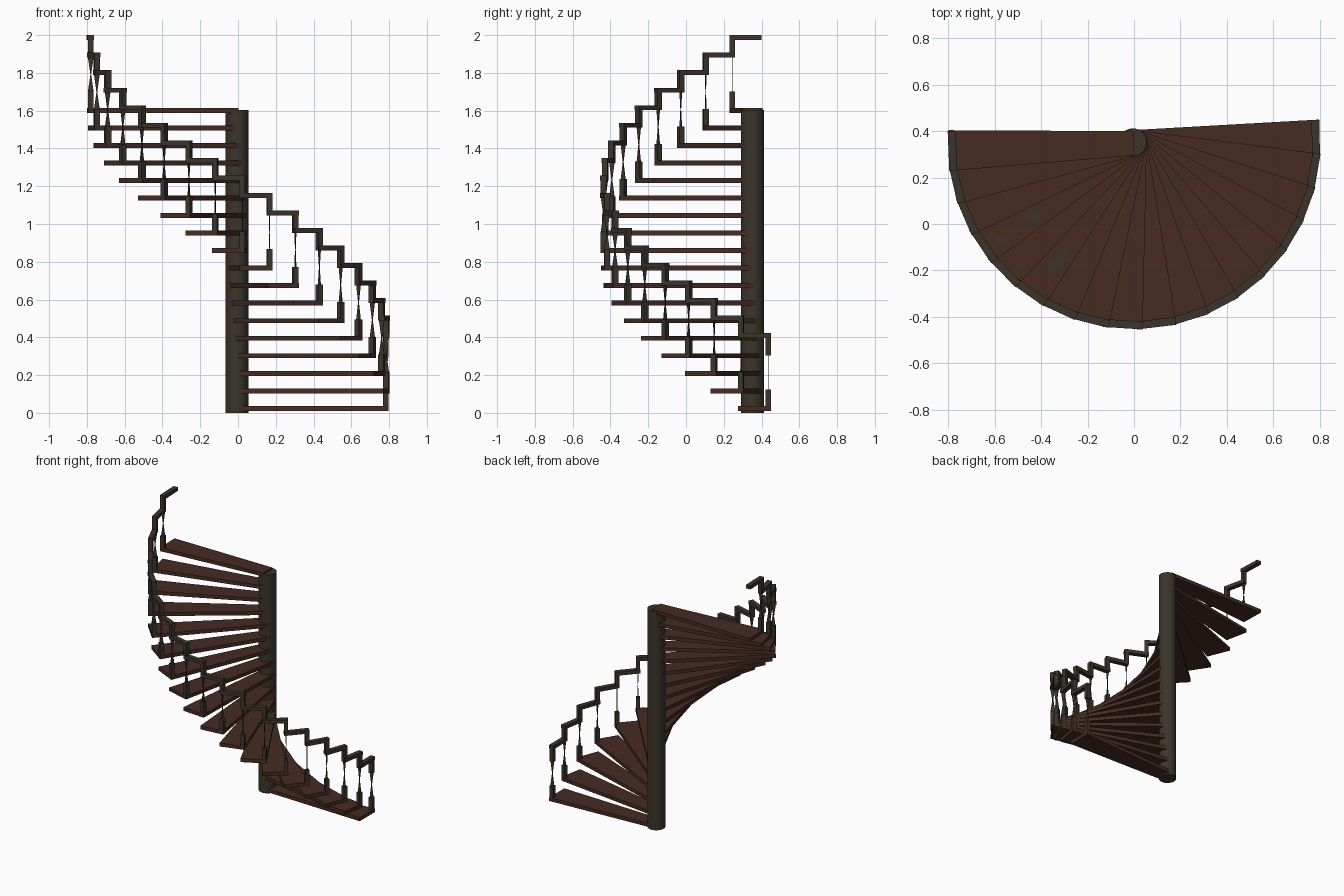
import bpy, bmesh
from math import radians, cos, sin
from mathutils import Matrix, Vector

cube = bpy.data.objects.get("Cube")
if cube:
    bpy.data.objects.remove(cube, do_unlink=True)

STEPS, TURN, RISE = 18, radians(-10.5), 0.0928
AXIS = Vector((0, 0.35, 0))
BASE_Z, HALF_THICK = 0.024, 0.013


def material(name, color):
    m = bpy.data.materials.new(name)
    m.use_nodes = True
    m.diffuse_color = color
    m.node_tree.nodes["Principled BSDF"].inputs["Base Color"].default_value = color
    return m


wood = material("dark_red_wood", (0.062, 0.025, 0.016, 1))
iron = material("dark_olive_iron", (0.043, 0.036, 0.023, 1))


def place(k):
    """Frame of step k: x points outward, y sideways, z = 0 at mid tread."""
    return Matrix.Translation(AXIS + Vector((0, 0, BASE_Z + k * RISE))) @ Matrix.Rotation(k * TURN, 4, "Z")


def prism(bm, outline, z0, z1):
    low = [bm.verts.new((x, y, z0)) for x, y in outline]
    high = [bm.verts.new((x, y, z1)) for x, y in outline]
    bm.faces.new(low[::-1])
    bm.faces.new(high)
    n = len(outline)
    for i in range(n):
        j = (i + 1) % n
        bm.faces.new((low[i], low[j], high[j], high[i]))


def rectangle(x, y, wx, wy):
    return [(x - wx, y - wy), (x + wx, y - wy), (x + wx, y + wy), (x - wx, y + wy)]


def finish(bm, name, mat, matrix):
    bmesh.ops.recalc_face_normals(bm, faces=bm.faces)
    mesh = bpy.data.meshes.new(name)
    bm.to_mesh(mesh)
    bm.free()
    mesh.materials.append(mat)
    ob = bpy.data.objects.new(name, mesh)
    ob.matrix_world = matrix
    bpy.context.collection.objects.link(ob)
    return ob


# Central column
bpy.ops.mesh.primitive_cylinder_add(vertices=32, radius=0.06, depth=1.604,
                                    location=(-0.005, 0.352, 0.802))
column = bpy.context.object
column.name = "column"
column.data.materials.append(iron)
bpy.ops.object.shade_smooth_by_angle()

POST_X, POST_Y = 0.782, 0.085
RAIL_Z = 0.385

for k in range(STEPS):
    # Wedge tread, overlapping the next one
    bm = bmesh.new()
    prism(bm, [(0, -0.05), (0.797, -0.075), (0.797, 0.10), (0, 0.055)], -HALF_THICK, HALF_THICK)
    finish(bm, f"tread_{k + 1}", wood, place(k))

    # Baluster: square ends joined by a flat pinched plate
    bm = bmesh.new()
    prism(bm, rectangle(POST_X, POST_Y, 0.015, 0.014), -HALF_THICK, 0.10)
    prism(bm, rectangle(POST_X, POST_Y, 0.015, 0.014), 0.28, RAIL_Z)
    sections = []
    for z, w in ((0.10, 0.015), (0.19, 0.002), (0.28, 0.015)):
        sections.append([bm.verts.new((x, y, z)) for x, y in rectangle(POST_X, POST_Y, w, 0.0015)])
    for a, b in zip(sections, sections[1:]):
        for i in range(4):
            j = (i + 1) % 4
            bm.faces.new((a[i], a[j], b[j], b[i]))
    finish(bm, f"baluster_{k + 1}", iron, place(k))

    # Handrail piece reaching to the next baluster
    near = Vector((POST_X, POST_Y + 0.014))
    far = Vector((POST_X * cos(TURN) - POST_Y * sin(TURN),
                  POST_X * sin(TURN) + POST_Y * cos(TURN) - 0.012))
    bm = bmesh.new()
    prism(bm, [(near.x - 0.017, near.y), (far.x - 0.017, far.y),
               (far.x + 0.017, far.y), (near.x + 0.017, near.y)],
          RAIL_Z - HALF_THICK, RAIL_Z + HALF_THICK)
    finish(bm, f"handrail_{k + 1}", iron, place(k))

# Dark worn spots lying on two of the treads
for name, k, x, y, rx, ry in (("large_spot", 14, 0.535, 0.03, 0.028, 0.032),
                              ("small_spot", 14, 0.71, 0.04, 0.018, 0.024),
                              ("long_spot", 12, 0.61, 0.03, 0.06, 0.02)):
    bm = bmesh.new()
    bmesh.ops.create_circle(bm, cap_ends=True, segments=16, radius=1)
    bmesh.ops.scale(bm, vec=(rx, ry, 1), verts=bm.verts)
    finish(bm, name, iron, place(k) @ Matrix.Translation((x, y, HALF_THICK + 0.002)))
